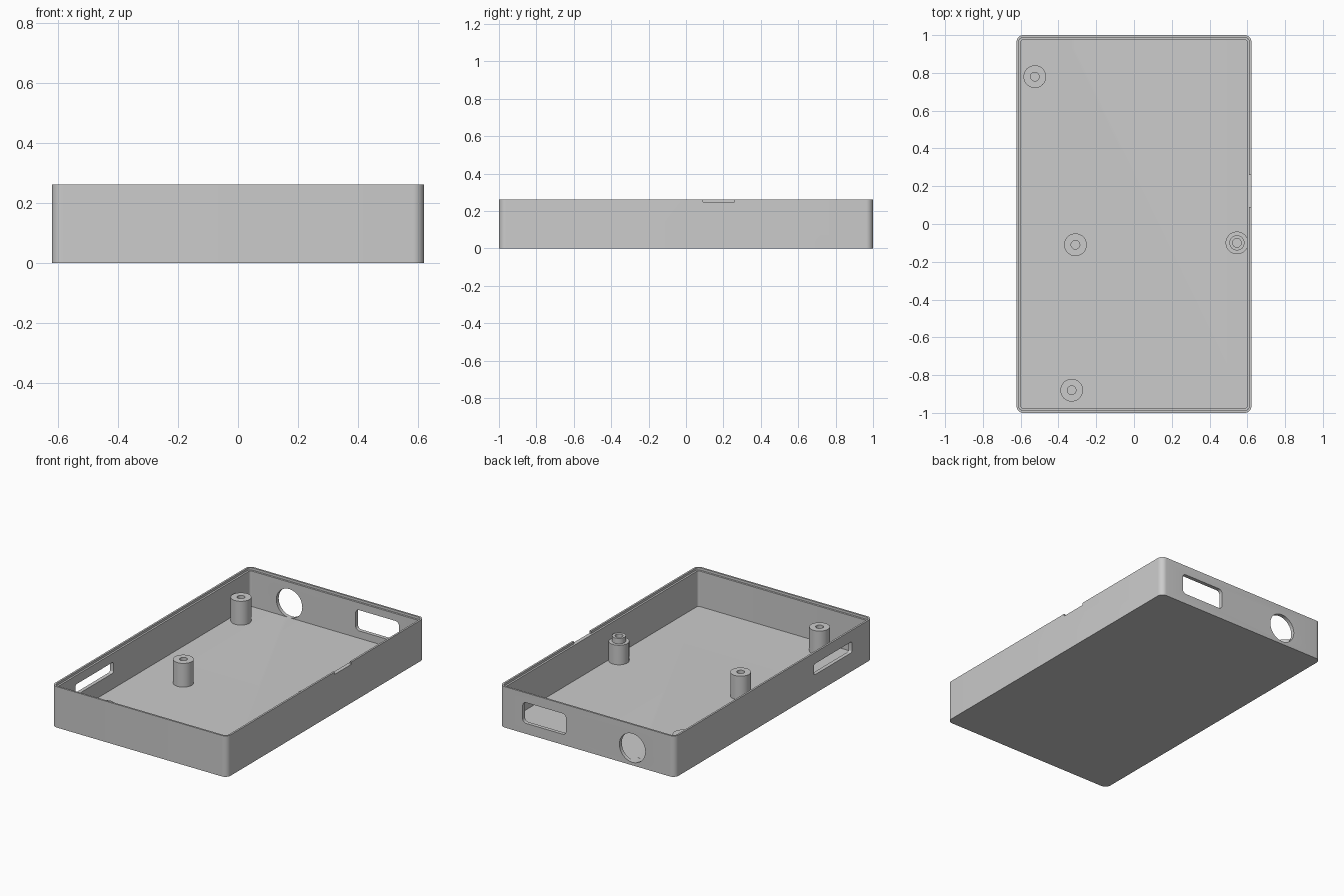
import bpy, bmesh, math
from mathutils import Matrix

cube = bpy.data.objects.get("Cube")
if cube:
    bpy.data.objects.remove(cube, do_unlink=True)

# Main dimensions
HX, HY, HEIGHT = 0.622, 1.0, 0.262
WALL, FLOOR, LIP = 0.024, 0.02, 0.015
RADIUS = 0.037

grey = bpy.data.materials.new("plain grey")
grey.use_nodes = True
grey.diffuse_color = (0.6, 0.6, 0.6, 1)
grey.node_tree.nodes["Principled BSDF"].inputs["Base Color"].default_value = (0.6, 0.6, 0.6, 1)


def make_object(name, bm):
    bmesh.ops.recalc_face_normals(bm, faces=bm.faces)
    mesh = bpy.data.meshes.new(name)
    bm.to_mesh(mesh)
    bm.free()
    mesh.materials.append(grey)
    obj = bpy.data.objects.new(name, mesh)
    bpy.context.collection.objects.link(obj)
    return obj


def rounded_outline(u0, u1, v0, v1, r, steps=8):
    """Counter-clockwise rounded rectangle; a full radius gives a circle."""
    corners = [(u1 - r, v1 - r), (u0 + r, v1 - r), (u0 + r, v0 + r), (u1 - r, v0 + r)]
    points = []
    for quarter, (cu, cv) in enumerate(corners):
        for i in range(steps + 1):
            a = math.pi / 2 * (quarter + i / steps)
            points.append((cu + r * math.cos(a), cv + r * math.sin(a)))
    return points


def prism(name, outline, axis, lo, hi):
    """Extrude an outline from lo to hi along an axis."""
    place = {"X": lambda u, v, w: (w, u, v),
             "Y": lambda u, v, w: (u, w, v),
             "Z": lambda u, v, w: (u, v, w)}[axis]
    bm = bmesh.new()
    base = bm.faces.new([bm.verts.new(place(u, v, lo)) for u, v in outline])
    extruded = bmesh.ops.extrude_face_region(bm, geom=[base], use_keep_orig=True)
    top = [g for g in extruded["geom"] if isinstance(g, bmesh.types.BMVert)]
    bmesh.ops.translate(bm, verts=top, vec=place(0, 0, hi - lo))
    bmesh.ops.remove_doubles(bm, verts=bm.verts, dist=1e-5)
    return make_object(name, bm)


def inset_box(name, inset, lo, hi):
    outline = rounded_outline(-HX + inset, HX - inset, -HY + inset, HY - inset, RADIUS - inset)
    return prism(name, outline, "Z", lo, hi)


def cut(target, cutter):
    cutter.hide_render = True
    mod = target.modifiers.new("cut", "BOOLEAN")
    mod.operation = "DIFFERENCE"
    mod.solver = "EXACT"
    mod.object = cutter
    bpy.context.view_layer.objects.active = target
    bpy.ops.object.modifier_apply(modifier=mod.name)
    bpy.data.objects.remove(cutter, do_unlink=True)


def smooth(obj):
    bpy.ops.object.select_all(action="DESELECT")
    obj.select_set(True)
    bpy.context.view_layer.objects.active = obj
    bpy.ops.object.shade_smooth_by_angle(angle=math.radians(30))


# Open tray with a stepped lip around the rim
tray = inset_box("tray", 0, 0, HEIGHT)
cut(tray, inset_box("cavity", WALL, FLOOR, HEIGHT + 0.1))
cut(tray, inset_box("rim_step", WALL / 2, HEIGHT - LIP, HEIGHT + 0.1))

# Back wall openings: rectangular port and round port
cut(tray, prism("port_cutter", rounded_outline(0.15, 0.457, 0.067, 0.2, 0.025), "Y", 0.94, 1.1))
r = 0.092
cut(tray, prism("round_cutter", rounded_outline(-0.32 - r, -0.32 + r, 0.019, 0.019 + 2 * r, r),
                "Y", 0.93, 1.1))

# Slot in the -x wall and shallow notch in the +x rim
cut(tray, prism("slot_cutter", rounded_outline(-0.79, -0.407, 0.12, 0.19, 0.012), "X", -0.7, -0.58))
cut(tray, prism("notch_cutter", [(0.09, HEIGHT - LIP), (0.26, HEIGHT - LIP), (0.26, 0.4), (0.09, 0.4)],
                "X", 0.58, 0.7))
smooth(tray)


def standoff(name, x, y, profile):
    """Lathe a hollow post from (radius, height) points."""
    bm = bmesh.new()
    verts = [bm.verts.new((rad, 0, z)) for rad, z in profile]
    edges = [bm.edges.new(pair) for pair in zip(verts, verts[1:])]
    bmesh.ops.spin(bm, geom=verts + edges, axis=(0, 0, 1), cent=(0, 0, 0),
                   angle=math.tau, steps=40)
    bmesh.ops.remove_doubles(bm, verts=bm.verts, dist=1e-5)
    bmesh.ops.transform(bm, matrix=Matrix.Translation((x, y, 0)), verts=bm.verts)
    smooth(make_object(name, bm))


# Screw posts, one of them with a stepped top
BASE, POST, BORE, TOP = FLOOR - 0.01, 0.06, 0.023, 0.172
plain = [(BORE, BASE), (BORE, TOP), (POST, TOP), (POST, BASE), (BORE, BASE)]
stepped = [(BORE, BASE), (BORE, 0.18), (0.04, 0.18), (0.04, 0.145),
           (POST, 0.145), (POST, BASE), (BORE, BASE)]
standoff("back_post", -0.525, 0.78, plain)
standoff("middle_post", -0.31, -0.11, plain)
standoff("front_post", -0.33, -0.88, plain)
standoff("stepped_post", 0.545, -0.10, stepped)
